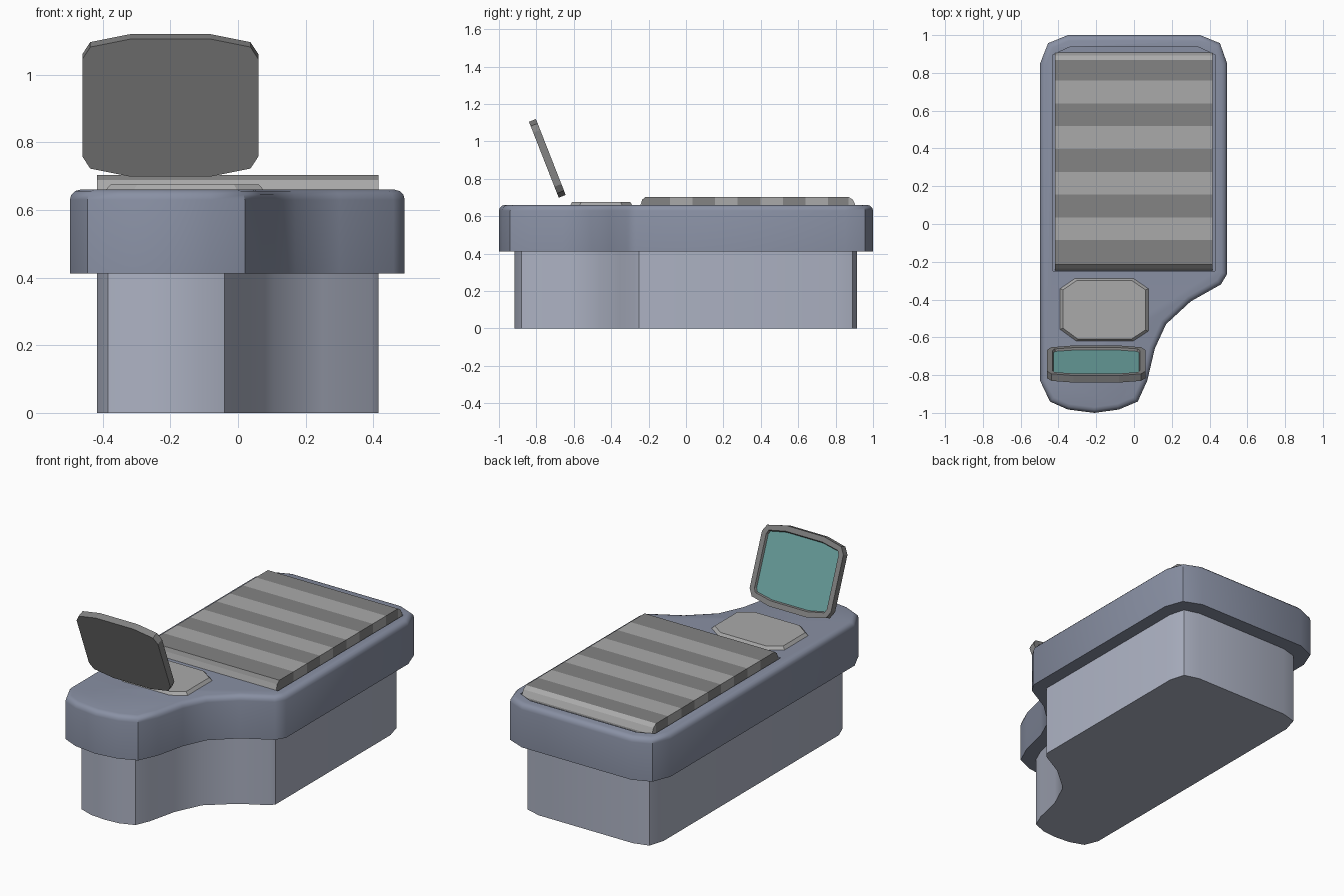
import bpy, bmesh, math
from mathutils import Matrix

if "Cube" in bpy.data.objects:
    bpy.data.objects.remove(bpy.data.objects["Cube"])


def mat(name, r, g, b):
    m = bpy.data.materials.new(name)
    m.diffuse_color = (r, g, b, 1)
    m.use_nodes = True
    m.node_tree.nodes["Principled BSDF"].inputs["Base Color"].default_value = m.diffuse_color
    return m


BODY = mat("slate", 0.25, 0.28, 0.37)
BASE = mat("pale_slate", 0.42, 0.45, 0.55)
LIGHT = mat("light_grey", 0.40, 0.40, 0.40)
DARK = mat("dark_grey", 0.23, 0.23, 0.23)
TEAL = mat("teal", 0.15, 0.37, 0.36)


def finish(name, bm, mats, angle=None):
    bmesh.ops.recalc_face_normals(bm, faces=bm.faces)
    me = bpy.data.meshes.new(name)
    bm.to_mesh(me)
    bm.free()
    for m in mats:
        me.materials.append(m)
    ob = bpy.data.objects.new(name, me)
    bpy.context.collection.objects.link(ob)
    if angle:
        smooth(ob, angle)
    return ob


def activate(ob):
    bpy.ops.object.select_all(action='DESELECT')
    ob.select_set(True)
    bpy.context.view_layer.objects.active = ob


def smooth(ob, angle):
    activate(ob)
    bpy.ops.object.shade_smooth_by_angle(angle=math.radians(angle))


def prism(outline, z0, z1, top=None):
    """Closed prism between an outline and an optional different top outline."""
    bm = bmesh.new()
    lo = [bm.verts.new((x, y, z0)) for x, y in outline]
    hi = [bm.verts.new((x, y, z1)) for x, y in (top or outline)]
    bm.faces.new(lo[::-1])
    cap = bm.faces.new(hi)
    n = len(lo)
    for i in range(n):
        j = (i + 1) % n
        bm.faces.new((lo[i], lo[j], hi[j], hi[i]))
    bm.normal_update()
    return bm, cap


# lower pedestal
base_outline = [(-0.3, 0.915), (-0.39, 0.89), (-0.417, 0.80), (-0.417, -0.80), (-0.385, -0.88),
                (-0.30, -0.91), (-0.21, -0.917), (-0.12, -0.91), (-0.04, -0.88), (-0.005, -0.80),
                (0.035, -0.63), (0.105, -0.48), (0.25, -0.355), (0.395, -0.275), (0.415, -0.25),
                (0.415, 0.80), (0.39, 0.89), (0.3, 0.915)]
bm, _ = prism(base_outline, 0, 0.42)
finish("pedestal", bm, [BASE], 33)

# upper body with rounded top rim
body_outline = [(-0.35, 1.0), (-0.455, 0.957), (-0.497, 0.85), (-0.497, -0.83), (-0.445, -0.94),
                (-0.35, -0.982), (-0.21, -1.0), (-0.08, -0.982), (0.02, -0.94), (0.07, -0.83),
                (0.11, -0.66), (0.17, -0.53), (0.30, -0.41), (0.46, -0.32), (0.493, -0.265),
                (0.493, 0.85), (0.455, 0.957), (0.35, 1.0)]
bm, cap = prism(body_outline, 0.412, 0.66)
bmesh.ops.bevel(bm, geom=list(cap.edges), offset=0.03, segments=3, profile=0.5, affect='EDGES')
body = finish("body", bm, [BODY])

# shallow recess under the belt
recess = [(-0.43, -0.25), (0.43, -0.25), (0.43, 0.895), (0.34, 0.937), (-0.34, 0.937), (-0.43, 0.895)]
bm, _ = prism(recess, 0.645, 0.75)
cutter = finish("recess_cutter", bm, [BODY])
cutter.hide_render = True
mod = body.modifiers.new("recess", 'BOOLEAN')
mod.operation = 'DIFFERENCE'
mod.solver = 'EXACT'
mod.object = cutter
activate(body)
bpy.ops.object.modifier_apply(modifier=mod.name)
bpy.data.objects.remove(cutter)
smooth(body, 35)

# striped conveyor belt: stations along y, stripe colour per section
stations = [(-0.245, 0.655, 0), (-0.235, 0.688, 1), (-0.215, 0.704, 1)]
stations += [(-0.085 + 0.1205 * i, 0.704, i % 2) for i in range(8)]
stations += [(0.868, 0.704, 0), (0.892, 0.688, 0), (0.908, 0.655, 0)]
bm = bmesh.new()
rings = [[bm.verts.new((x, y, z)) for x, z in
          ((-0.417, 0.64), (0.415, 0.64), (0.415, zt), (-0.417, zt))] for y, zt, _ in stations]
bm.faces.new(rings[0])
bm.faces.new(rings[-1][::-1])
for a, b, (_, _, colour) in zip(rings, rings[1:], stations):
    for i in range(4):
        j = (i + 1) % 4
        f = bm.faces.new((a[i], a[j], b[j], b[i]))
        f.material_index = colour
finish("belt", bm, [LIGHT, DARK])

# low chamfered control pad
pad = [(-0.395, -0.56), (-0.31, -0.622), (0.0, -0.622), (0.08, -0.57), (0.08, -0.34),
       (0.0, -0.285), (-0.315, -0.285), (-0.395, -0.34)]
cx, cy = -0.158, -0.453
pad_top = [(cx + (x - cx) * 0.92, cy + (y - cy) * 0.92) for x, y in pad]
bm, _ = prism(pad, 0.655, 0.676, pad_top)
finish("control_pad", bm, [LIGHT])

# tilted display with recessed teal glass, facing back over the pad
quarter = [(0.26, 0.155), (0.237, 0.193), (0.12, 0.218)]
screen = quarter + [(-x, y) for x, y in quarter[::-1]]
screen += [(-x, -y) for x, y in screen]
bm, cap = prism(screen, 0, 0.04)
bmesh.ops.inset_region(bm, faces=[cap], thickness=0.03)
bmesh.ops.inset_region(bm, faces=[cap], thickness=0.006, depth=-0.012)
cap.material_index = 1
display = finish("display", bm, [DARK, TEAL])
c, s = 0.931, 0.365
display.matrix_world = Matrix(((-1, 0, 0, -0.2), (0, -s, c, -0.76), (0, c, s, 0.902), (0, 0, 0, 1)))
